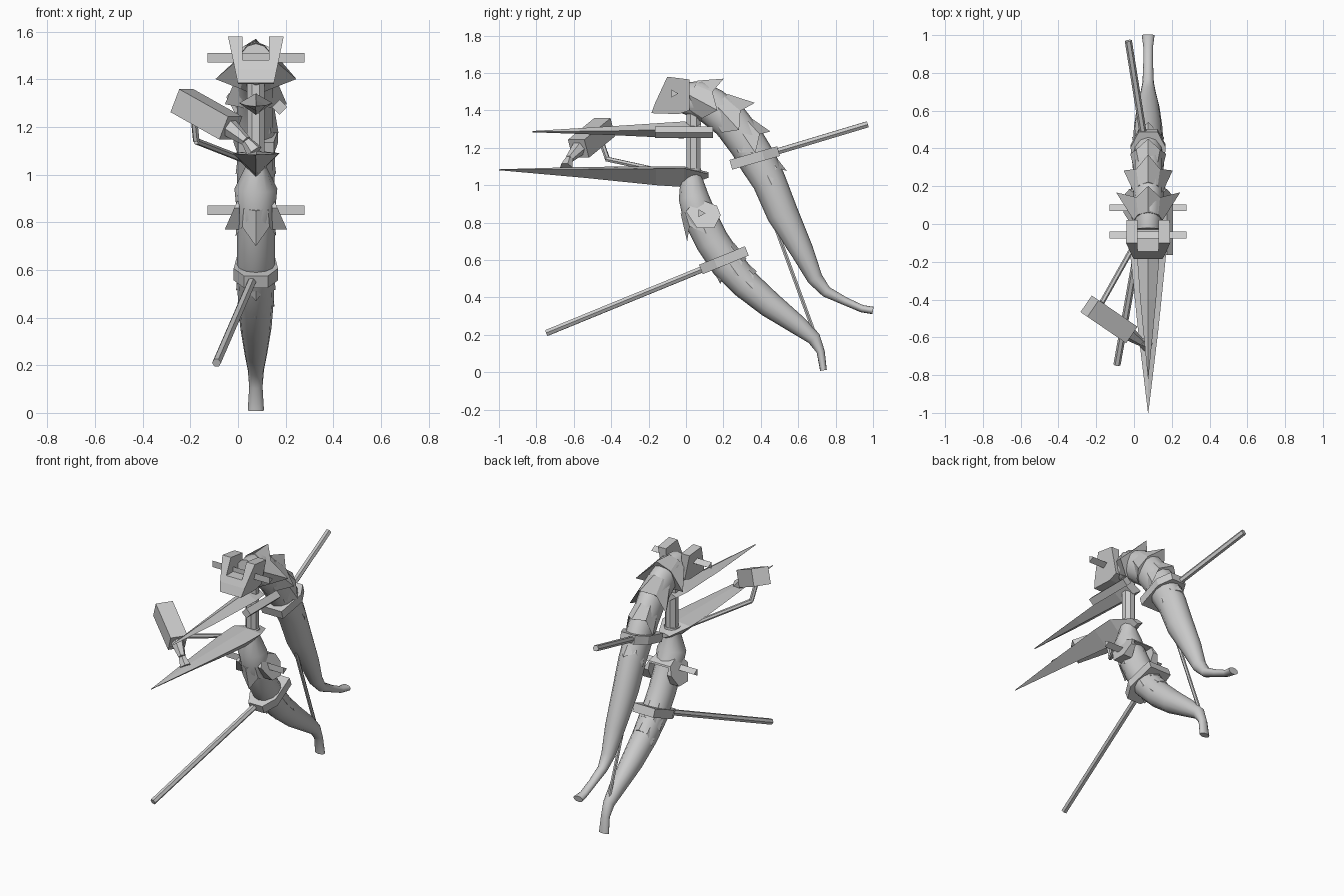
import bpy, bmesh, math
from mathutils import Vector

if "Cube" in bpy.data.objects:
    bpy.data.objects.remove(bpy.data.objects["Cube"])

CX = 0.075  # the body's middle plane
GREY = bpy.data.materials.new("light grey")
GREY.diffuse_color = (0.6, 0.6, 0.6, 1)
GREY.use_nodes = True
GREY.node_tree.nodes["Principled BSDF"].inputs["Base Color"].default_value = GREY.diffuse_color


def loft(name, rings, smooth=0):
    """Skin a list of equal-length rings and close both ends."""
    bm = bmesh.new()
    vs = [[bm.verts.new(p) for p in r] for r in rings]
    n = len(vs[0])
    for a, b in zip(vs, vs[1:]):
        for i in range(n):
            j = (i + 1) % n
            bm.faces.new((a[i], a[j], b[j], b[i]))
    bm.faces.new(vs[0][::-1])
    bm.faces.new(vs[-1])
    bmesh.ops.recalc_face_normals(bm, faces=bm.faces)
    me = bpy.data.meshes.new(name)
    bm.to_mesh(me)
    bm.free()
    me.materials.append(GREY)
    ob = bpy.data.objects.new(name, me)
    bpy.context.collection.objects.link(ob)
    if smooth:
        bpy.ops.object.select_all(action='DESELECT')
        ob.select_set(True)
        bpy.context.view_layer.objects.active = ob
        bpy.ops.object.shade_smooth_by_angle(angle=math.radians(smooth))
    return ob


def limb(name, stations, n=12):
    """Tapered tube; stations are (y, z, half width, half thickness)."""
    rings = []
    for k, (y, z, rx, rn) in enumerate(stations):
        a, b = stations[max(k - 1, 0)], stations[min(k + 1, len(stations) - 1)]
        t = Vector((b[0] - a[0], b[1] - a[1])).normalized()
        rings.append([(CX + rx * math.sin(q), y - t.y * rn * math.cos(q),
                       z + t.x * rn * math.cos(q))
                      for q in (2 * math.pi * i / n for i in range(n))])
    return loft(name, rings, 50)


def collar(name, start, rim, r0, r1, spike, side, out=1, back=0.03):
    """Scale-like sleeve whose rim ends in an outer spike and two side spikes."""
    s, e = Vector(start), Vector(rim)
    t = (e - s).normalized()
    nrm = Vector((-t.y, t.x)) * out
    first, last = [], []
    for i in range(8):
        q = math.pi * i / 4
        rn = spike if i == 0 else r1
        rx = side if i in (2, 6) else r1 * 0.85
        shift = {0: -back, 1: -0.05, 7: -0.05, 2: 0.02, 6: 0.02}.get(i, -0.03)
        p = s + nrm * r0 * math.cos(q)
        first.append((CX + r0 * 0.85 * math.sin(q), p.x, p.y))
        p = e + nrm * rn * math.cos(q) + t * shift
        last.append((CX + rx * math.sin(q), p.x, p.y))
    return loft(name, [first, last])


def rod(name, a, b, r, r2=None, n=6, turn=0.0):
    """Straight bar between two points."""
    a, b = Vector(a), Vector(b)
    q = (b - a).to_track_quat('Z', 'Y')
    ring = [(math.cos(turn + 2 * math.pi * i / n), math.sin(turn + 2 * math.pi * i / n))
            for i in range(n)]
    return loft(name, [[p + q @ Vector((c * k, s * k, 0)) for c, s in ring]
                       for p, k in ((a, r), (b, r2 or r))])


def blade(name, sections):
    """Long pointed blade; sections are (y, half width, top, edge, bottom)."""
    return loft(name, [[(CX - w, y, m), (CX, y, t), (CX + w, y, m), (CX, y, b)]
                       for y, w, t, m, b in sections])


def block(name, profile, width):
    """Side profile of (y, z) spread sideways to a width that depends on z."""
    return loft(name, [[(CX + s * width(z), y, z) for y, z in profile] for s in (-1, 1)])


def cut(target, name, x, y, z):
    """Remove a box-shaped slot."""
    c = loft(name, [[(CX + s * x, y[i], z[j]) for i, j in ((0, 0), (1, 0), (1, 1), (0, 1))]
                    for s in (-1, 1)])
    c.hide_render = True
    c.hide_viewport = True
    m = target.modifiers.new("slot", 'BOOLEAN')
    m.operation, m.object, m.solver = 'DIFFERENCE', c, 'EXACT'


def clamp(name, centre, angle, taper_sign):
    """Flat six-sided band around a limb, narrowing toward its rod."""
    u = Vector((0, math.cos(angle), math.sin(angle)))
    v = Vector((0, -math.sin(angle), math.cos(angle)))
    c = Vector((CX, *centre))
    pts = [(-.13, -.075), (.05, -.093), (.135, -.05), (.135, .05), (.05, .093), (-.13, .075)]
    return loft(name, [[c + u * (a * taper_sign) + Vector((x, 0, 0)) + v * h for a, x in pts]
                       for h in (-.027, .027)])


# Curved limbs
limb("upper_limb", [(-.03, 1.47, .07, .08), (.06, 1.46, .075, .1), (.14, 1.42, .08, .1),
                    (.24, 1.34, .08, .1), (.33, 1.22, .08, .1), (.39, 1.12, .08, .1),
                    (.445, 1.02, .08, .09), (.515, .85, .075, .085), (.62, .65, .06, .062),
                    (.69, .5, .042, .042), (.75, .43, .03, .03), (.85, .38, .026, .022),
                    (.94, .34, .026, .02), (1.0, .33, .034, .02)])
limb("lower_limb", [(.03, 1.09, .05, .05), (.03, 1.03, .045, .06), (.04, .94, .09, .08),
                    (.07, .84, .08, .09), (.14, .7, .08, .09), (.22, .58, .08, .09),
                    (.32, .47, .075, .08), (.45, .36, .066, .07), (.6, .25, .048, .052),
                    (.685, .18, .034, .037), (.72, .11, .028, .022), (.735, .01, .034, .018)])

# Spiked sleeves
collar("upper_sleeve_1", (.02, 1.48), (.15, 1.41), .09, .105, .165, .17)
collar("upper_sleeve_2", (.16, 1.43), (.27, 1.31), .085, .105, .16, .13)
collar("upper_sleeve_3", (.28, 1.31), (.36, 1.19), .085, .105, .13, .095)
collar("upper_sleeve_4", (.39, 1.14), (.45, 1.02), .08, .09, .105, .085, back=.01)
collar("lower_sleeve_1", (.05, .88), (.1, .76), .085, .095, .11, .085, -1, -.02)
collar("lower_sleeve_2", (.19, .64), (.27, .53), .085, .088, .105, .083, -1, 0)
collar("lower_sleeve_3", (.27, .53), (.345, .46), .08, .08, .09, .078, -1, 0)

# Blades and the post joining them
blade("lower_blade", [(-1, .001, 1.085, 1.083, 1.08), (-.55, .055, 1.098, 1.085, 1.04),
                      (-.16, .095, 1.1, 1.088, 1.0), (-.01, .1, 1.1, 1.09, .99),
                      (.12, .04, 1.07, 1.06, 1.04)])
blade("upper_blade", [(-.82, .001, 1.29, 1.286, 1.283), (-.4, .042, 1.315, 1.29, 1.268),
                      (-.02, .07, 1.34, 1.3, 1.25), (.08, .06, 1.335, 1.3, 1.26)])
rod("grip_post", (CX, .04, 1.05), (CX, .04, 1.4), .04, n=8, turn=math.pi / 8)
rod("side_bar", (.175, -.165, 1.283), (.175, .145, 1.283), .032, n=4)

# Upper notched head and lower fork
head = block("upper_head", [(-.1, 1.58), (.02, 1.565), (.02, 1.4), (-.04, 1.38),
                            (-.185, 1.385), (-.165, 1.44)],
             lambda z: .075 + (z - 1.38) * .21)
cut(head, "head_cutter", .056, (-.4, .3), (1.48, 1.7))
fork = block("lower_fork", [(0, .86), (.06, .93), (.165, .89), (.185, .84), (.15, .77),
                            (.06, .77)],
             lambda z: .06 + (.93 - z) * .44)
cut(fork, "fork_cutter", .068, (-.2, .4), (.6, .88))
for name, y, z in (("upper_axle", -.065, 1.49), ("lower_axle", .08, .85)):
    rod(name, (CX - .204, y, z), (CX + .204, y, z), .024, n=3)

# Clamps, stabiliser rods and cord
clamp("upper_clamp", (.365, 1.145), math.radians(16), 1)
rod("upper_rod", (.05, .47, 1.175), (-.03, .97, 1.325), .019)
clamp("lower_clamp", (.205, .6), math.radians(22), -1)
rod("lower_rod", (.062, .11, .56), (-.09, -.745, .21), .019)
rod("cord", (CX, .385, 1.03), (CX, .69, .2), .011)

# Sighting box on a flared neck with a bent brace
rod("sight_box", (-.235, -.435, 1.31), (-.03, -.575, 1.195), .075, n=4, turn=math.pi / 4)
rod("sight_neck", (-.04, -.57, 1.2), (.035, -.625, 1.14), .042, .022)
rod("sight_neck_flare", (.035, -.625, 1.14), (.07, -.64, 1.095), .022, .036)
rod("brace_drop", (-.185, -.455, 1.24), (-.175, -.42, 1.14), .014)
rod("brace_arm", (-.175, -.425, 1.14), (.03, -.06, 1.06), .014)
